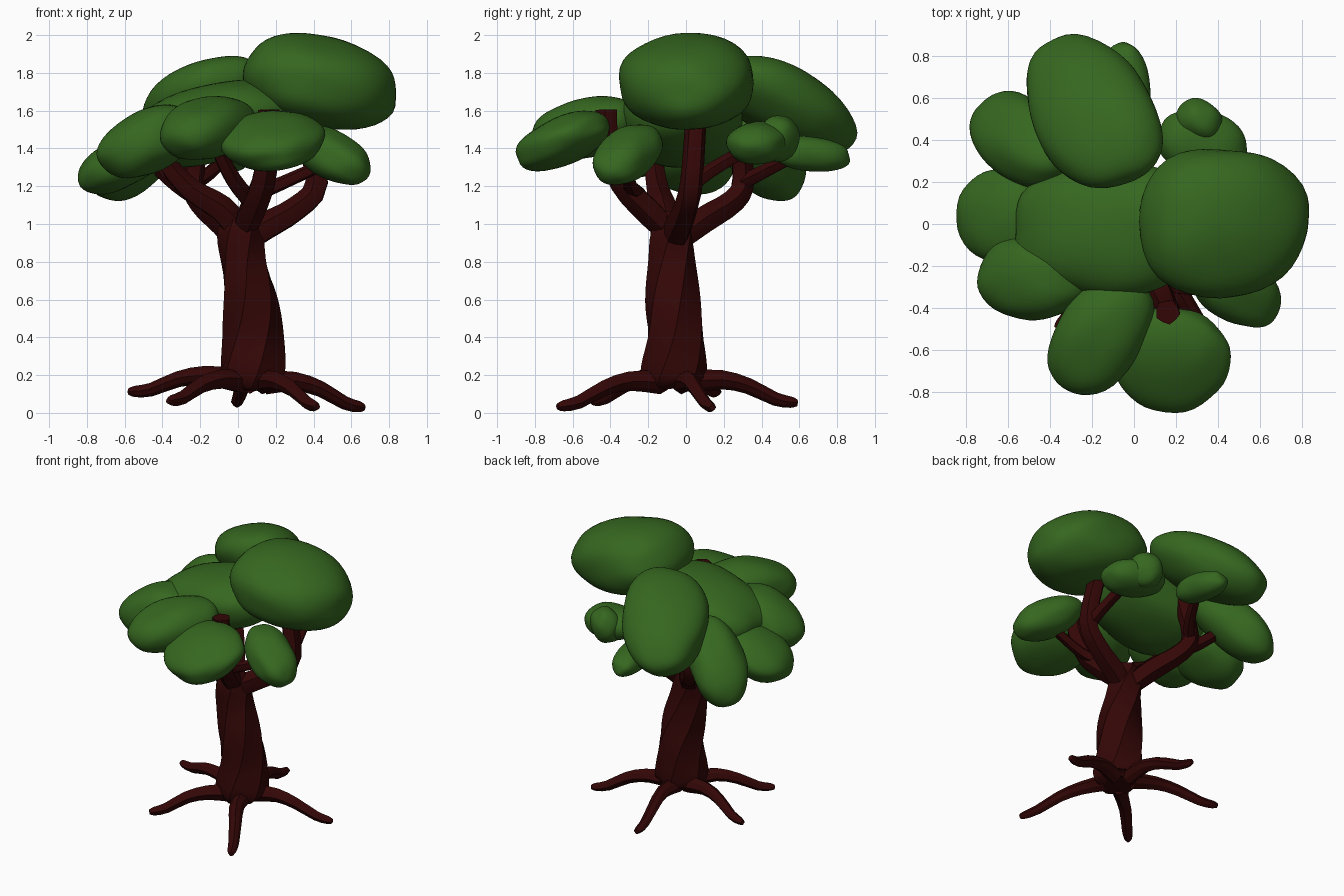
import bpy, bmesh, math
from mathutils import Vector, Matrix, noise

if "Cube" in bpy.data.objects:
    bpy.data.objects.remove(bpy.data.objects["Cube"])


def material(name, rgb):
    m = bpy.data.materials.new(name)
    m.diffuse_color = (*rgb, 1)
    m.use_nodes = True
    m.node_tree.nodes["Principled BSDF"].inputs["Base Color"].default_value = m.diffuse_color
    return m


BARK = material("dark red bark", (0.034, 0.002, 0.002))
LEAF = material("leaf green", (0.036, 0.135, 0.014))


def finish(bm, name, mat, angle):
    bmesh.ops.recalc_face_normals(bm, faces=bm.faces)
    me = bpy.data.meshes.new(name)
    bm.to_mesh(me)
    bm.free()
    me.materials.append(mat)
    ob = bpy.data.objects.new(name, me)
    bpy.context.collection.objects.link(ob)
    bpy.ops.object.select_all(action='DESELECT')
    ob.select_set(True)
    bpy.context.view_layer.objects.active = ob
    bpy.ops.object.shade_smooth_by_angle(angle=math.radians(angle))
    return ob


def spline(pts, steps):
    """Catmull-Rom through (x, y, z, radius) points."""
    p = [Vector(q) for q in pts]
    p = [2 * p[0] - p[1]] + p + [2 * p[-1] - p[-2]]
    out = []
    for i in range(1, len(p) - 2):
        a, b, c, d = p[i - 1:i + 3]
        for s in range(steps):
            t = s / steps
            out.append(0.5 * (2 * b + (c - a) * t + (2 * a - 5 * b + 4 * c - d) * t * t
                              + (3 * b - a - 3 * c + d) * t ** 3))
    return out + [p[-2]]


def tube(name, pts, sides=10, steps=3, rib=0.06, twist=0.0):
    """Ribbed limb lofted along a path."""
    bm = bmesh.new()
    path = spline(pts, steps)
    rings, side = [], None
    for i, q in enumerate(path):
        d = (path[min(i + 1, len(path) - 1)] - path[max(i - 1, 0)]).to_3d().normalized()
        if side is None:
            side = d.orthogonal().normalized()
        side = (side - d * side.dot(d)).normalized()
        up = d.cross(side)
        ring = []
        for k in range(sides):
            a = math.tau * k / sides + twist * i / (len(path) - 1)
            r = q[3] * (1 + (rib if k % 2 else -rib))
            ring.append(bm.verts.new(q.to_3d() + side * r * math.cos(a) + up * r * math.sin(a)))
        rings.append(ring)
    for a, b in zip(rings, rings[1:]):
        for k in range(sides):
            n = (k + 1) % sides
            bm.faces.new((a[k], a[n], b[n], b[k]))
    bm.faces.new(rings[0])
    bm.faces.new(rings[-1])
    return finish(bm, name, BARK, 28)


# Twisted trunk
tube("trunk", [(.08, -.06, .13, .10), (.08, -.065, .19, .168), (.08, -.055, .4, .155),
               (.065, -.07, .6, .142), (.03, -.075, .8, .12), (.01, -.08, .95, .115),
               (.0, -.08, 1.06, .085)], sides=12, steps=4, rib=.055, twist=2.2)

# Five spreading roots
tips = [(.67, .14, .025), (-.01, .59, .05), (-.58, .17, .11), (-.37, -.5, .06), (.42, -.68, .03)]
for i, t in enumerate(tips):
    base, tip = Vector((.08, -.06, .18)), Vector(t)
    pts = []
    for f, lift, r in ((.12, .0, .06), (.38, .045, .048), (.6, .04, .04), (.82, .0, .034),
                       (.95, .0, .028), (1.0, .003, .016)):
        q = base.lerp(tip, f)
        sway = .02 * math.sin(f * 7 + i * 2)
        side = Vector((base.y - tip.y, tip.x - base.x, 0)).normalized() * sway * (1 - f)
        pts.append((q.x + side.x, q.y + side.y, q.z + lift, r))
    tube("root_%d" % (i + 1), pts, sides=8, steps=2)

# Branches
branches = {
    "right_branch": [(.02, -.07, .89, .06), (.14, -.04, .98, .072), (.31, .0, 1.08, .064),
                     (.42, .03, 1.22, .06), (.36, .055, 1.58, .055)],
    "front_branch": [(.02, -.08, .95, .06), (.07, -.2, 1.07, .07), (.13, -.34, 1.22, .062),
                     (.16, -.41, 1.42, .058), (.16, -.42, 1.605, .057)],
    "back_branch": [(.01, -.06, .9, .06), (-.08, .08, 1.01, .07), (-.2, .25, 1.12, .062),
                    (-.24, .3, 1.24, .058), (-.19, .27, 1.5, .052)],
    "left_branch": [(.02, -.09, .95, .07), (-.09, -.12, 1.08, .07), (-.25, -.15, 1.18, .058),
                    (-.37, -.17, 1.31, .05), (-.42, -.18, 1.42, .045)],
    "front_right_twig": [(.1, -.25, 1.16, .04), (.22, -.3, 1.21, .036), (.42, -.31, 1.3, .032)],
    "back_right_twig": [(.41, .02, 1.2, .042), (.39, .13, 1.28, .038), (.35, .33, 1.4, .034)],
    "front_left_twig": [(.08, -.22, 1.1, .045), (-.03, -.34, 1.24, .042), (-.12, -.43, 1.42, .036)],
    "back_left_twig": [(-.2, .25, 1.13, .045), (-.32, .29, 1.21, .042), (-.45, .34, 1.32, .036)],
    "rear_twig": [(-.23, .3, 1.22, .042), (-.14, .42, 1.28, .036), (-.06, .58, 1.36, .03)],
}
for name, pts in branches.items():
    tube(name, pts)


def clump(name, c, r, yaw, pitch, taper=0.0, power=2.2):
    """Soft boxy leaf mass: local x points outward along yaw, tipped down by pitch."""
    bm = bmesh.new()
    bmesh.ops.create_icosphere(bm, subdivisions=4, radius=1)
    rot = Matrix.Rotation(math.radians(yaw), 3, 'Z') @ Matrix.Rotation(math.radians(pitch), 3, 'Y')
    c = Vector(c)
    for v in bm.verts:
        n = v.co.normalized()
        k = sum(abs(e) ** power for e in n) ** (-1 / power)
        p = n * k * (1 + .07 * noise.noise(n * 1.4 + c * 7))
        p.y *= 1 - taper * p.x
        v.co = c + rot @ Vector((p.x * r[0], p.y * r[1], p.z * r[2]))
    return finish(bm, name, LEAF, 60)


# Foliage clumps: centre, radii, yaw, pitch, taper, boxiness
foliage = {
    "crown_right": ((.435, .01, 1.75), (.415, .36, .24), 0, 13, .12, 2.2),
    "crown_centre": ((-.13, -.03, 1.535), (.46, .32, .2), 180, 13, .0, 2.3),
    "crown_back": ((-.205, .54, 1.63), (.43, .29, .185), 123, 27, .1, 2.1),
    "leaves_back_left": ((-.53, .4, 1.37), (.33, .19, .16), 145, 40),
    "leaves_left": ((-.62, .03, 1.32), (.24, .23, .13), 180, 26, .05),
    "leaves_front_left": ((-.47, -.25, 1.44), (.28, .205, .165), 182, 26),
    "leaves_front": ((-.16, -.53, 1.51), (.31, .21, .155), 236, 12),
    "leaves_front_right": ((.18, -.65, 1.44), (.26, .27, .125), 258, 22, .05),
    "leaves_right": ((.485, -.31, 1.37), (.25, .155, .125), -30, 27),
    "leaves_back_right": ((.33, .38, 1.43), (.22, .16, .11), -15, 5),
    "small_back_right": ((.31, .49, 1.45), (.1, .115, .12), 60, 15),
    "small_back": ((-.03, .66, 1.37), (.21, .105, .09), 98, 5),
}
for name, args in foliage.items():
    clump(name, *args)
